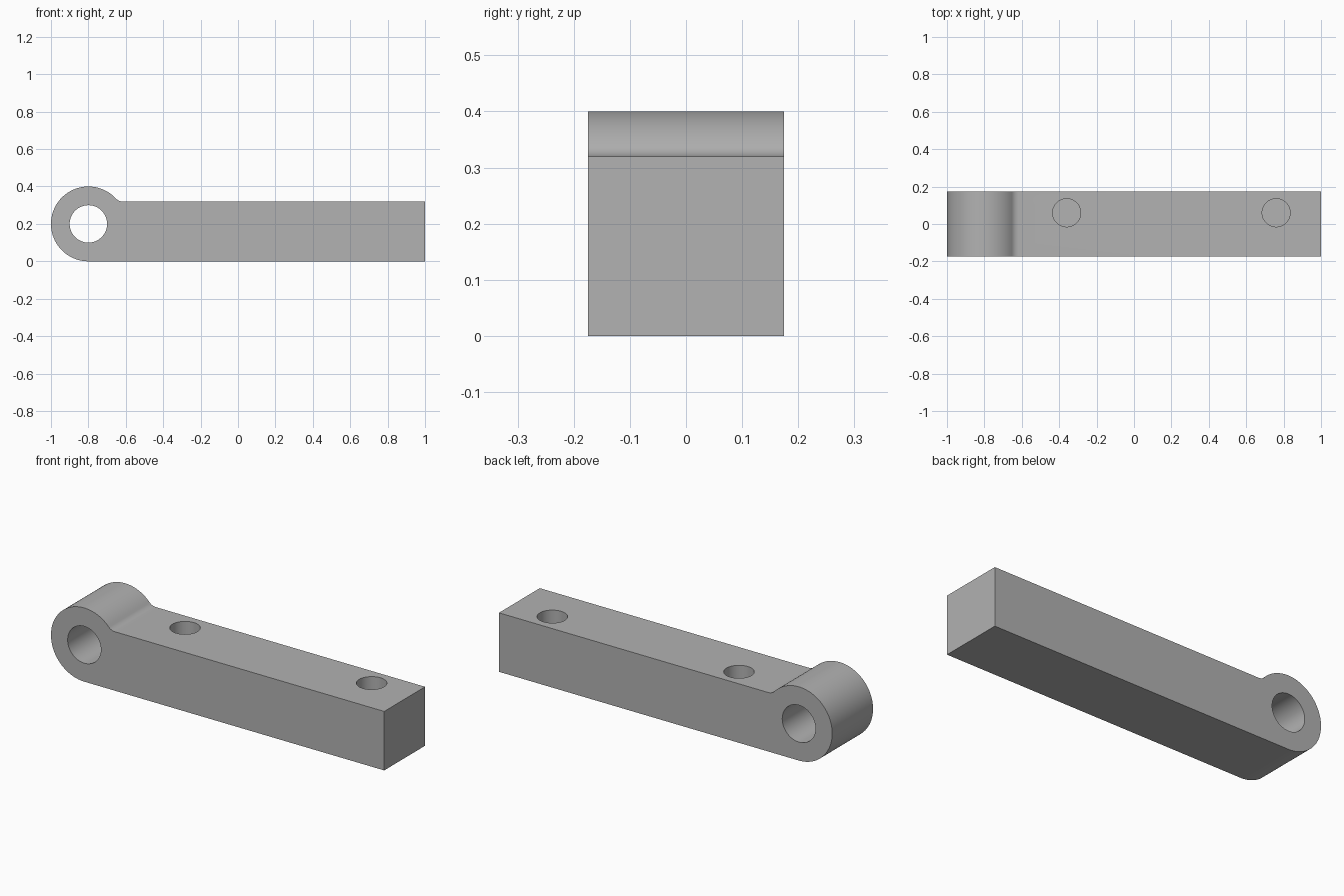
import bpy
import bmesh
from math import radians, sqrt, atan2, cos, sin, pi
from mathutils import Matrix, Vector

cube = bpy.data.objects.get("Cube")
if cube:
    bpy.data.objects.remove(cube, do_unlink=True)

WIDTH = 0.35
BAR_TOP = 0.32
EYE_X, EYE_Z, EYE_R = -0.8, 0.2, 0.2
BORE_R = 0.1
FILLET = 0.05
HOLE_R, HOLE_Y, HOLE_DEPTH = 0.075, 0.06, 0.2

grey = bpy.data.materials.new("plain grey")
grey.use_nodes = True
colour = (0.445, 0.445, 0.445, 1)
grey.diffuse_color = colour
grey.node_tree.nodes["Principled BSDF"].inputs["Base Color"].default_value = colour


def new_object(name, bm):
    mesh = bpy.data.meshes.new(name)
    bm.to_mesh(mesh)
    bm.free()
    mesh.materials.append(grey)
    obj = bpy.data.objects.new(name, mesh)
    bpy.context.collection.objects.link(obj)
    return obj


def arc(cx, cz, r, start, end, steps):
    angles = [start + (end - start) * i / steps for i in range(steps + 1)]
    return [(cx + r * cos(a), cz + r * sin(a)) for a in angles]


def cylinder_cutter(name, radius, depth, matrix):
    bm = bmesh.new()
    bmesh.ops.create_cone(bm, cap_ends=True, segments=64, radius1=radius,
                          radius2=radius, depth=depth, matrix=matrix)
    obj = new_object(name, bm)
    obj.hide_render = True
    return obj


# Side profile: straight bar, filleted into a round eye
fillet_z = BAR_TOP + FILLET
reach = sqrt((EYE_R + FILLET) ** 2 - (fillet_z - EYE_Z) ** 2)
touch = atan2(fillet_z - EYE_Z, reach)
profile = [(1, 0), (1, BAR_TOP)]
profile += arc(EYE_X + reach, fillet_z, FILLET, -pi / 2, touch - pi, 12)
profile += arc(EYE_X, EYE_Z, EYE_R, touch, 1.5 * pi, 64)[1:]

bm = bmesh.new()
face = bm.faces.new([bm.verts.new((x, -WIDTH / 2, z)) for x, z in profile])
side = bmesh.ops.extrude_face_region(bm, geom=[face])
verts = [v for v in side["geom"] if isinstance(v, bmesh.types.BMVert)]
bmesh.ops.translate(bm, verts=verts, vec=Vector((0, WIDTH, 0)))
bmesh.ops.recalc_face_normals(bm, faces=bm.faces)
bar = new_object("hinge_bar", bm)

# Through bore in the eye and two blind holes in the top
cutters = [cylinder_cutter("bore_cutter", BORE_R, 1,
           Matrix.Translation((EYE_X, 0, EYE_Z)) @ Matrix.Rotation(pi / 2, 4, "X"))]
for x in (-0.36, 0.76):
    cutters.append(cylinder_cutter("hole_cutter", HOLE_R, 2 * HOLE_DEPTH,
                                   Matrix.Translation((x, HOLE_Y, BAR_TOP))))

bpy.ops.object.select_all(action="DESELECT")
bpy.context.view_layer.objects.active = bar
bar.select_set(True)
for cutter in cutters:
    cut = bar.modifiers.new("cut", "BOOLEAN")
    cut.operation = "DIFFERENCE"
    cut.solver = "EXACT"
    cut.object = cutter
    bpy.ops.object.modifier_apply(modifier=cut.name)
    bpy.data.objects.remove(cutter, do_unlink=True)

bpy.ops.object.shade_smooth_by_angle(angle=radians(30))
